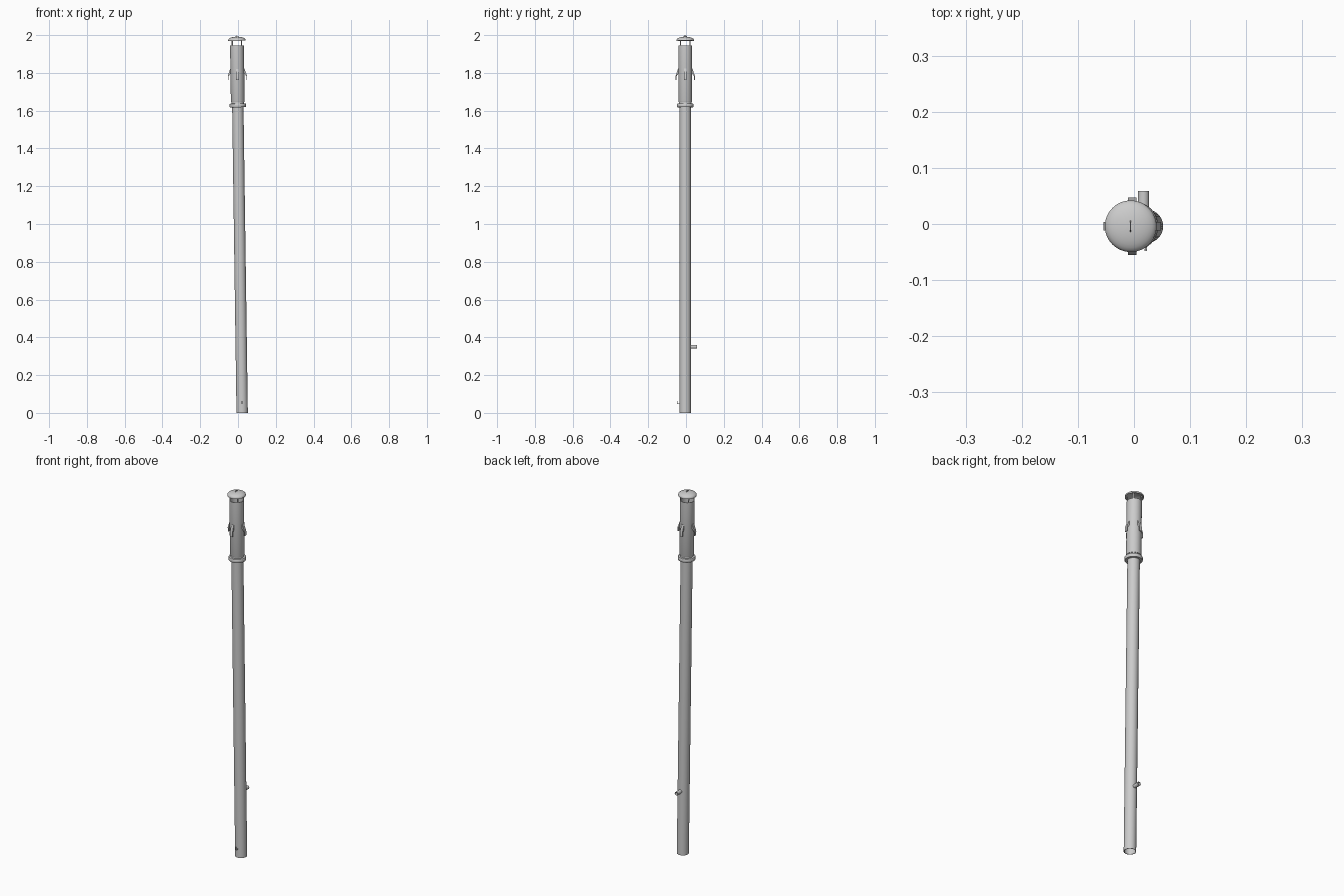
import bpy, bmesh, math
from mathutils import Matrix, Vector

if "Cube" in bpy.data.objects:
    bpy.data.objects.remove(bpy.data.objects["Cube"])

# Everything is built along the pole axis, then leaned slightly to the left
LEAN = Matrix.Translation((0.022, -0.004, 0)) @ Matrix.Rotation(math.radians(-0.81), 4, 'Y')


def finish(name, bm, m=Matrix()):
    bmesh.ops.recalc_face_normals(bm, faces=bm.faces)
    me = bpy.data.meshes.new(name)
    bm.to_mesh(me)
    bm.free()
    me.transform(LEAN @ m)
    ob = bpy.data.objects.new(name, me)
    bpy.context.collection.objects.link(ob)
    bpy.ops.object.select_all(action='DESELECT')
    ob.select_set(True)
    bpy.context.view_layer.objects.active = ob
    bpy.ops.object.shade_smooth_by_angle(angle=math.radians(35))
    return ob


def lathe(name, profile, m=Matrix(), n=48):
    """Spin a closed (radius, z) outline round the axis."""
    bm = bmesh.new()
    vs = [bm.verts.new((r, 0, z)) for r, z in profile]
    es = [bm.edges.new((vs[i], vs[(i + 1) % len(vs)])) for i in range(len(vs))]
    bmesh.ops.spin(bm, geom=vs + es, cent=(0, 0, 0), axis=(0, 0, 1),
                   angle=2 * math.pi, steps=n, use_merge=True)
    bmesh.ops.remove_doubles(bm, verts=bm.verts, dist=1e-6)
    return finish(name, bm, m)


def extrude(name, outline, width, m=Matrix()):
    """Outline in the y-z plane, given a width centred on x."""
    bm = bmesh.new()
    f = bm.faces.new([bm.verts.new((-width / 2, y, z)) for y, z in outline])
    r = bmesh.ops.extrude_face_region(bm, geom=[f])
    bmesh.ops.translate(bm, vec=(width, 0, 0),
                        verts=[v for v in r['geom'] if isinstance(v, bmesh.types.BMVert)])
    return finish(name, bm, m)


# Hollow lower pole
lathe("pole", [(0.030, 0), (0.030, 1.64), (0.027, 1.64), (0.027, 0)])

# Flange and neck between the pole and the head
lathe("flange", [(0.027, 1.618), (0.042, 1.618), (0.044, 1.621), (0.044, 1.634),
                 (0.042, 1.637), (0.033, 1.638), (0.033, 1.648), (0.027, 1.648)])

# Wider hollow head
lathe("head", [(0.030, 1.646), (0.035, 1.646), (0.0365, 1.650), (0.0365, 1.946),
               (0.033, 1.946), (0.033, 1.655)])

# Domed rain cap with a hollow underside
dome = [(0.046 * math.cos(a), 1.974 + 0.018 * math.sin(a))
        for a in (math.pi / 2 * i / 8 for i in range(8))]
lathe("cap", [(0.046, 1.970)] + dome + [(0, 1.992), (0, 1.983), (0.025, 1.980), (0.043, 1.970)])

# Thin crest on the cap
extrude("cap_crest", [(-0.012, 1.988), (0.012, 1.988), (0.007, 1.998), (-0.007, 1.998)], 0.002)

# Cap posts and the flared vent hoods, four of each
for i in range(4):
    turn = Matrix.Rotation(math.pi / 2 * i, 4, 'Z')
    extrude(f"cap_post_{i + 1}",
            [(-0.036, 1.935), (-0.033, 1.935), (-0.033, 1.982), (-0.036, 1.978)], 0.006,
            turn @ Matrix.Rotation(math.pi / 4, 4, 'Z'))
    extrude(f"vent_hood_{i + 1}",
            [(-0.035, 1.822), (-0.038, 1.822), (-0.051, 1.785), (-0.051, 1.762),
             (-0.047, 1.762), (-0.047, 1.782), (-0.035, 1.800)], 0.015, turn)

# Hollow side spigot at the back
lathe("spigot", [(0.010, 0.025), (0.010, 0.063), (0.008, 0.063), (0.008, 0.025)],
      Matrix.Translation((0, 0, 0.35)) @ Matrix.Rotation(-math.pi / 2, 4, 'X'), 24)

# Small hook low on the front
extrude("hook", [(-0.028, 0.046), (-0.044, 0.046), (-0.044, 0.062), (-0.041, 0.062),
                 (-0.041, 0.050), (-0.028, 0.050)], 0.004)
